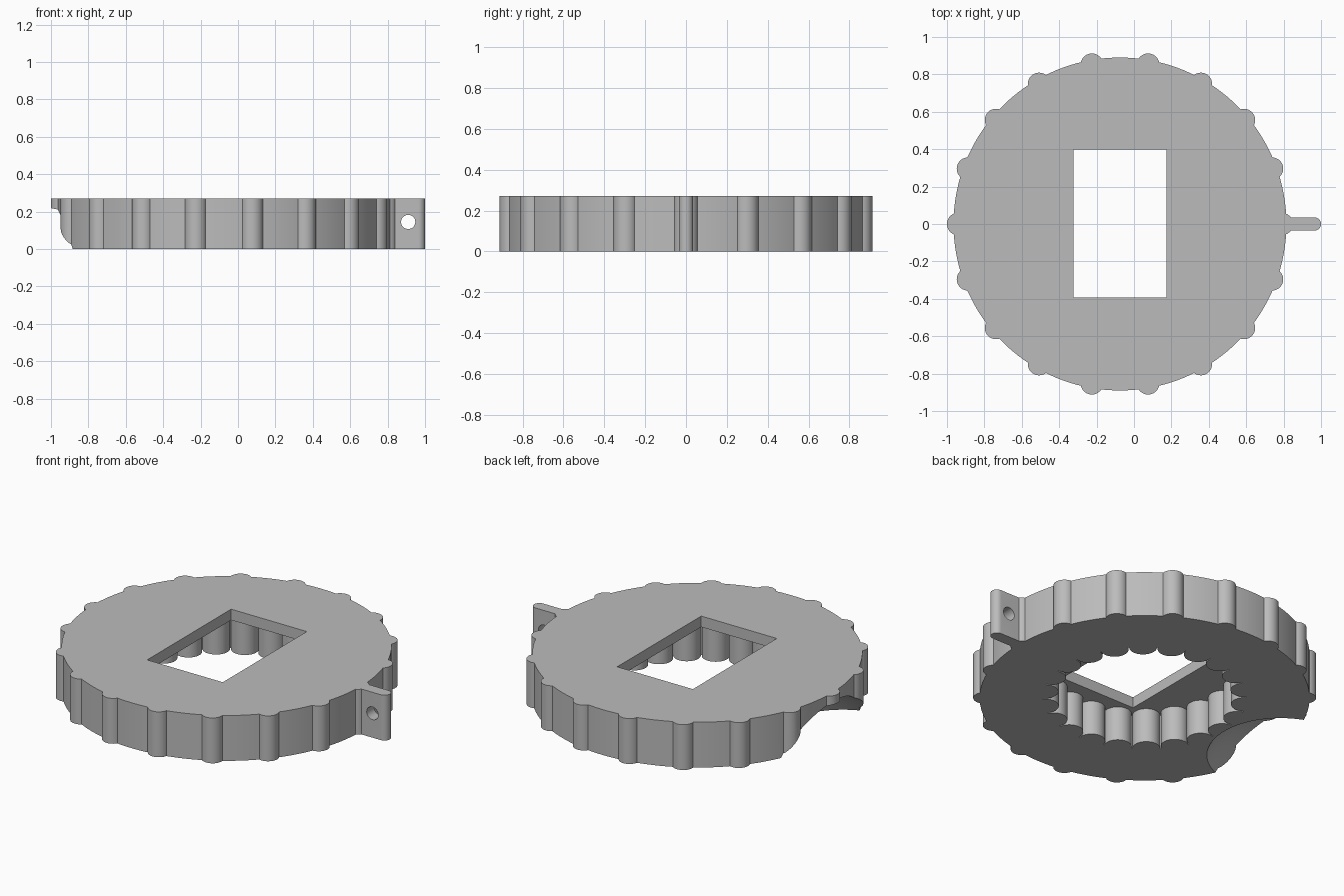
import bpy, bmesh, math
from mathutils import Matrix, Vector

if "Cube" in bpy.data.objects:
    bpy.data.objects.remove(bpy.data.objects["Cube"])

CX = -0.075          # disc centre on x
H = 0.27             # overall height
PLATE = 0.065        # thickness of the top plate

grey = bpy.data.materials.new("plain grey")
grey.use_nodes = True
grey.diffuse_color = (0.5, 0.5, 0.5, 1)
grey.node_tree.nodes["Principled BSDF"].inputs["Base Color"].default_value = (0.5, 0.5, 0.5, 1)


def make(name, bm):
    mesh = bpy.data.meshes.new(name)
    bm.to_mesh(mesh)
    bm.free()
    mesh.materials.append(grey)
    ob = bpy.data.objects.new(name, mesh)
    bpy.context.collection.objects.link(ob)
    return ob


def rod(bm, x, y, r, z0, z1, sides=40):
    bmesh.ops.create_cone(bm, cap_ends=True, segments=sides, radius1=r, radius2=r,
                          depth=z1 - z0, matrix=Matrix.Translation((x, y, (z0 + z1) / 2)))


def ring_of_rods(name, count, ring_r, r, z0, z1):
    bm = bmesh.new()
    for i in range(count):
        a = math.tau * i / count
        rod(bm, CX + ring_r * math.cos(a), ring_r * math.sin(a), r, z0, z1)
    return make(name, bm)


def cylinder(name, x, y, r, z0, z1, sides):
    bm = bmesh.new()
    rod(bm, x, y, r, z0, z1, sides)
    return make(name, bm)


def box(name, lo, hi):
    lo, hi = Vector(lo), Vector(hi)
    bm = bmesh.new()
    bmesh.ops.create_cube(bm, size=1, matrix=Matrix.Translation((lo + hi) / 2)
                          @ Matrix.Diagonal((*(hi - lo), 1)))
    return make(name, bm)


def combine(target, other, operation):
    mod = target.modifiers.new(operation.lower(), 'BOOLEAN')
    mod.object, mod.operation, mod.solver = other, operation, 'EXACT'
    bpy.context.view_layer.objects.active = target
    bpy.ops.object.modifier_apply(modifier=mod.name)
    bpy.data.objects.remove(other)


# Disc with rounded grip ribs around the rim
body = cylinder("grip_ring", CX, 0, 0.89, 0, H, 144)
combine(body, ring_of_rods("grip_ribs", 18, 0.865, 0.06, 0, H), 'UNION')

# Tab with a rounded end
combine(body, box("tab", (0.7, -0.035, 0), (0.965, 0.035, H)), 'UNION')
combine(body, cylinder("tab_end", 0.965, 0, 0.035, 0, H, 32), 'UNION')

# Scalloped pocket below the top plate
pocket = cylinder("pocket", CX, 0, 0.55, -0.1, H - PLATE, 132)
combine(pocket, ring_of_rods("pocket_ribs", 22, 0.545, 0.075, -0.2, H), 'DIFFERENCE')
combine(body, pocket, 'DIFFERENCE')

# Rectangular window through the plate
combine(body, box("window", (-0.323, -0.393, -0.1), (0.175, 0.397, H + 0.1)), 'DIFFERENCE')

# Rounded finger notch under the rim, opposite the tab
bm = bmesh.new()
bmesh.ops.create_uvsphere(bm, u_segments=96, v_segments=64, radius=0.474,
                          matrix=Matrix.Translation((CX - 0.96, 0, -0.254)))
combine(body, make("notch", bm), 'DIFFERENCE')

# Pin hole across the tab
bm = bmesh.new()
bmesh.ops.create_cone(bm, cap_ends=True, segments=32, radius1=0.038, radius2=0.038, depth=0.3,
                      matrix=Matrix.Translation((0.91, 0, 0.145)) @ Matrix.Rotation(math.pi / 2, 4, 'X'))
combine(body, make("pin_hole", bm), 'DIFFERENCE')

# Smooth curved walls, crisp edges
bpy.ops.object.select_all(action='DESELECT')
body.select_set(True)
bpy.context.view_layer.objects.active = body
bpy.ops.object.shade_smooth_by_angle(angle=math.radians(25))
